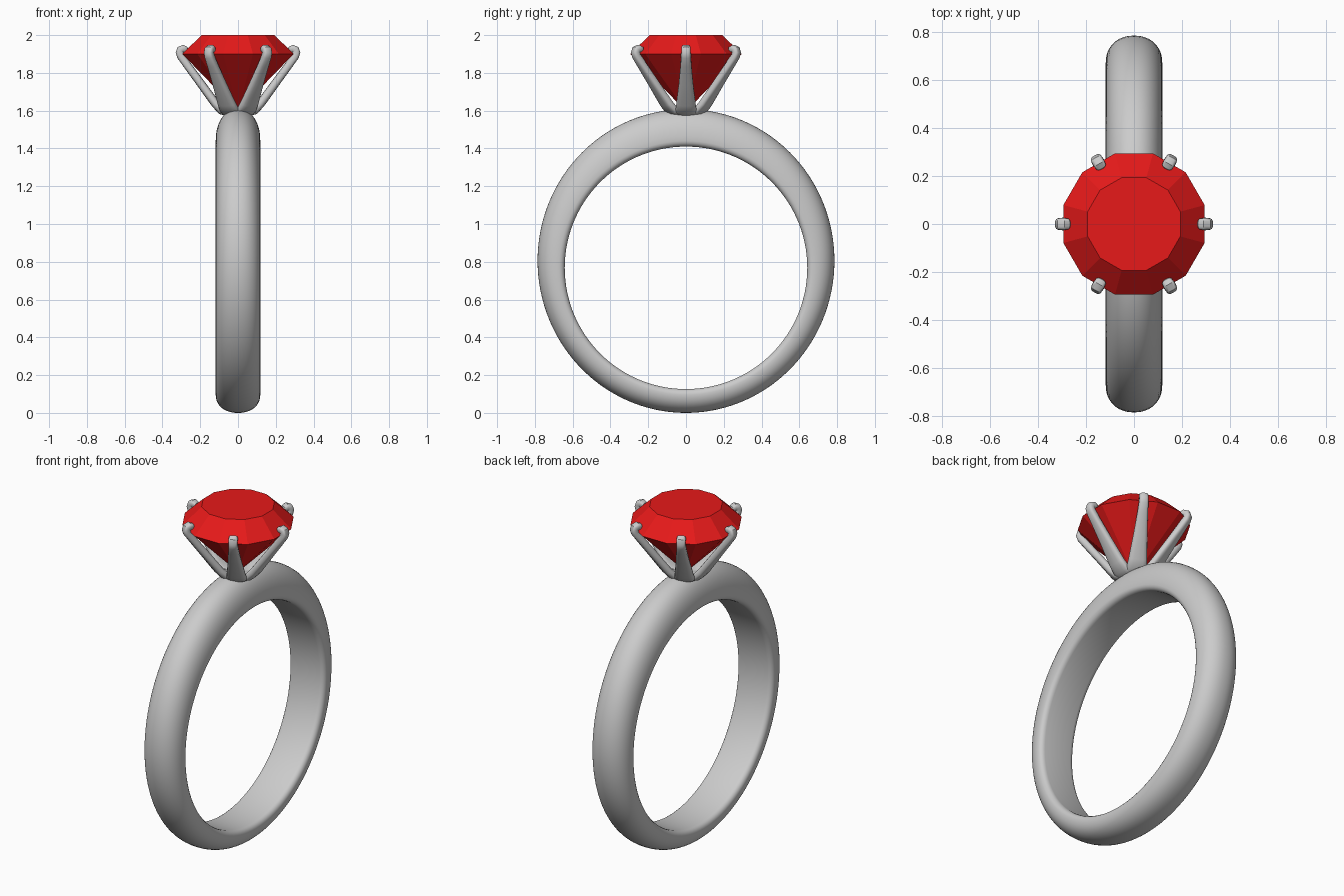
import bpy, bmesh
from math import sin, cos, pi, radians, copysign
from mathutils import Vector, Matrix

if "Cube" in bpy.data.objects:
    bpy.data.objects.remove(bpy.data.objects["Cube"])


def make(name, bm, smooth=True):
    bmesh.ops.recalc_face_normals(bm, faces=bm.faces)
    me = bpy.data.meshes.new(name)
    bm.to_mesh(me)
    bm.free()
    ob = bpy.data.objects.new(name, me)
    bpy.context.collection.objects.link(ob)
    if smooth:
        bpy.context.view_layer.objects.active = ob
        ob.select_set(True)
        bpy.ops.object.shade_smooth_by_angle(angle=radians(40))
        ob.select_set(False)
    return ob


def skin(bm, rings, closed=False):
    """Bridge consecutive loops of points, capping the ends when open."""
    loops = [[bm.verts.new(p) for p in r] for r in rings]
    n = len(loops[0])
    for a, b in zip(loops, loops[1:] + (loops[:1] if closed else [])):
        for j in range(n):
            k = (j + 1) % n
            bm.faces.new((a[j], a[k], b[k], b[j]))
    if not closed:
        bm.faces.new(loops[0])
        bm.faces.new(loops[-1])


def power(v, p):
    return copysign(abs(v) ** p, v)


# Band: D-shaped section, thicker toward the setting
CZ, INNER, HALF = 0.768, 0.642, 0.118
rings = []
for i in range(120):
    a = 2 * pi * i / 120
    s = sin(a)
    t = 0.785 + 0.036 * s + 0.019 * s * s - INNER
    low, arc = 0.03, t - 0.03
    prof = []
    for j in range(25):                      # domed outside
        f = pi * j / 24
        prof.append((HALF * power(cos(f), 0.92), low + arc * power(max(sin(f), 0), 0.92)))
    for sx in (-1, 1):                       # softened inside edges
        edge = [(sx * (HALF - 0.03 * (1 - cos(f))), low * (1 - sin(f)))
                for f in (pi / 8, pi / 4, 3 * pi / 8, pi / 2)]
        prof += edge if sx < 0 else edge[::-1]
    rings.append([(x, (INNER + h) * cos(a), CZ + (INNER + h) * s) for x, h in prof])
bm = bmesh.new()
skin(bm, rings, closed=True)
make("band", bm)

# Gem: twelve-sided cut stone with table, crown and pointed pavilion
bm = bmesh.new()
skin(bm, [[(r * cos(radians(15 + 30 * k)), r * sin(radians(15 + 30 * k)), z) for k in range(12)]
          for r, z in ((0.004, 1.6), (0.305, 1.9), (0.2, 2.0))])
gem = make("gem", bm, smooth=False)
red = bpy.data.materials.new("red_stone")
red.diffuse_color = (0.8, 0.01, 0.01, 1)
red.use_nodes = True
red.node_tree.nodes["Principled BSDF"].inputs["Base Color"].default_value = red.diffuse_color
gem.data.materials.append(red)

# Prongs: tapered claws hooking over the girdle (radius, z, half width, half thickness)
path = [(0.0, 1.588, 0.05, 0.018), (0.05, 1.588, 0.055, 0.02), (0.088, 1.602, 0.056, 0.023),
        (0.12, 1.638, 0.051, 0.023), (0.2, 1.748, 0.038, 0.022), (0.27, 1.843, 0.029, 0.021),
        (0.302, 1.888, 0.026, 0.021), (0.309, 1.908, 0.025, 0.021), (0.304, 1.923, 0.025, 0.021),
        (0.291, 1.929, 0.025, 0.02), (0.278, 1.922, 0.023, 0.018), (0.27, 1.914, 0.014, 0.01)]
pts = [Vector((r, 0, z)) for r, z, w, t in path]
sections = []
for i, (r, z, w, t) in enumerate(path):
    d = (pts[min(i + 1, len(pts) - 1)] - pts[max(i - 1, 0)]).normalized()
    side = Vector((-d.z, 0, d.x))
    sections.append([pts[i] + side * (t * power(sin(f), 0.7)) + Vector((0, w * power(cos(f), 0.7), 0))
                     for f in (2 * pi * j / 16 for j in range(16))])
for k in range(6):
    rot = Matrix.Rotation(radians(60 * k), 3, 'Z')
    bm = bmesh.new()
    skin(bm, [[rot @ p for p in s] for s in sections])
    make(f"prong_{k + 1}", bm)
